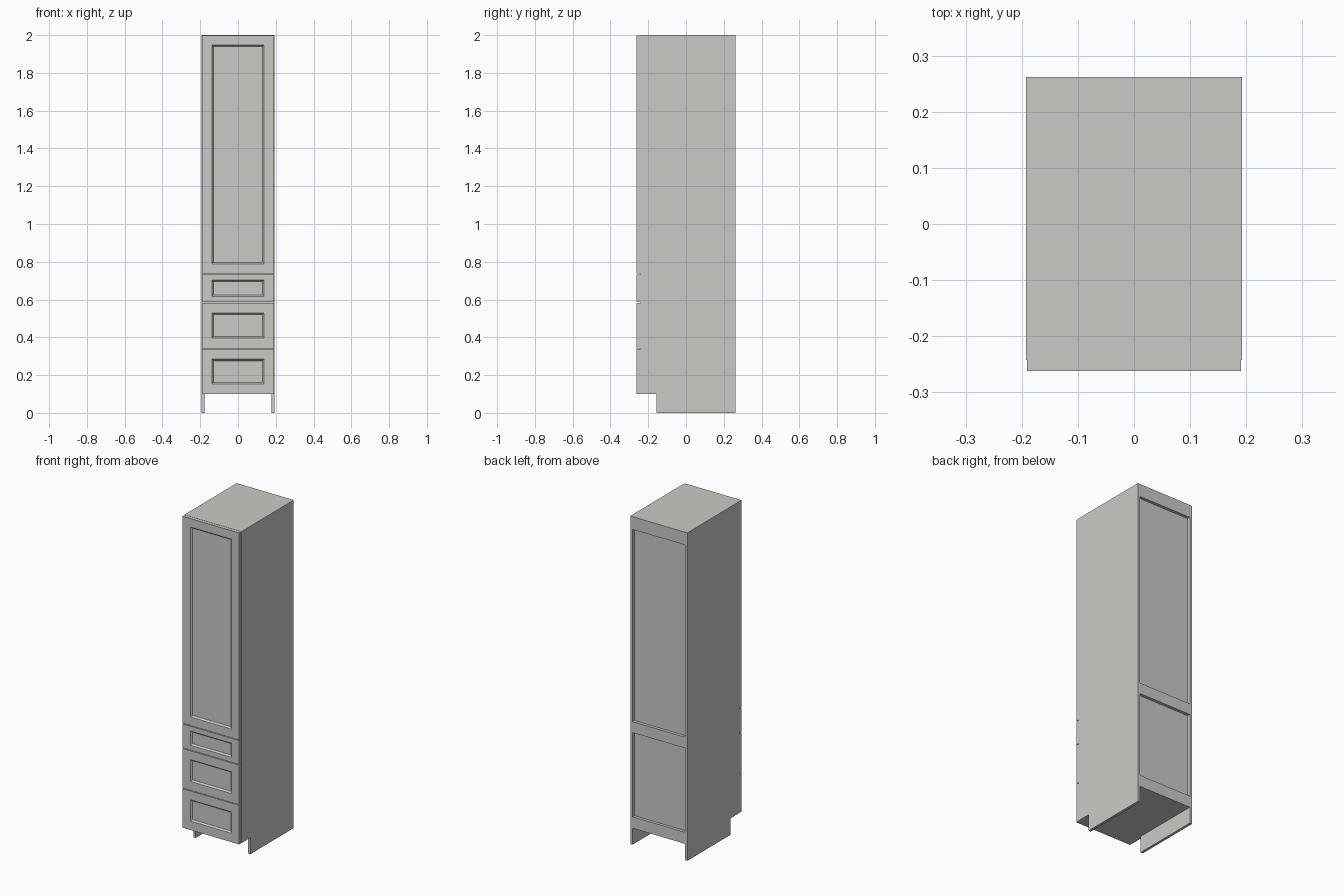
import bpy, bmesh

if "Cube" in bpy.data.objects:
    bpy.data.objects.remove(bpy.data.objects["Cube"])

W, D, H = 0.1925, 0.262, 2.0      # half width, half depth, height
T = 0.0155                        # board thickness
KICK = 0.1                        # toe kick height
CARCASS_FRONT = -D + 0.02

paint = bpy.data.materials.new("warm_grey_paint")
paint.diffuse_color = (0.6, 0.59, 0.565, 1)
paint.use_nodes = True
paint.node_tree.nodes["Principled BSDF"].inputs["Base Color"].default_value = paint.diffuse_color


def make_object(name, bm):
    bmesh.ops.recalc_face_normals(bm, faces=bm.faces)
    mesh = bpy.data.meshes.new(name)
    bm.to_mesh(mesh)
    bm.free()
    mesh.materials.append(paint)
    obj = bpy.data.objects.new(name, mesh)
    bpy.context.collection.objects.link(obj)
    return obj


def box(name, x0, x1, y0, y1, z0, z1):
    bm = bmesh.new()
    bmesh.ops.create_cube(bm, size=1)
    for v in bm.verts:
        v.co = ((x0 + x1) / 2 + v.co.x * (x1 - x0),
                (y0 + y1) / 2 + v.co.y * (y1 - y0),
                (z0 + z1) / 2 + v.co.z * (z1 - z0))
    return make_object(name, bm)


def side_panel(name, x0):
    # Notched board, extruded across its thickness
    outline = [(CARCASS_FRONT, KICK), (-0.155, KICK), (-0.155, 0),
               (D, 0), (D, H), (CARCASS_FRONT, H)]
    bm = bmesh.new()
    face = bm.faces.new([bm.verts.new((x0, y, z)) for y, z in outline])
    ext = bmesh.ops.extrude_face_region(bm, geom=[face])
    for v in ext["geom"]:
        if isinstance(v, bmesh.types.BMVert):
            v.co.x += T
    return make_object(name, bm)


def panel_front(name, z0, z1, rail, stile=0.052, slope=0.008, depth=0.01):
    # Closed slab whose front has a sunken field with sloping walls
    hw = 0.1905
    bm = bmesh.new()

    def ring(inset_x, inset_z, y):
        a, lo, hi = hw - inset_x, z0 + inset_z, z1 - inset_z
        return [bm.verts.new(p) for p in
                ((-a, y, lo), (a, y, lo), (a, y, hi), (-a, y, hi))]

    rings = [ring(0, 0, CARCASS_FRONT), ring(0, 0, -D),
             ring(stile, rail, -D),
             ring(stile + slope, rail + slope, -D + depth)]
    for r, s in zip(rings, rings[1:]):
        for i in range(4):
            j = (i + 1) % 4
            bm.faces.new((r[i], r[j], s[j], s[i]))
    bm.faces.new(rings[0])
    bm.faces.new(rings[-1])
    return make_object(name, bm)


# Carcass
side_panel("left_side", -W)
side_panel("right_side", W - T)
inner = W - T
box("top_board", -inner, inner, CARCASS_FRONT, D, H - T, H)
box("bottom_board", -inner, inner, CARCASS_FRONT, D, KICK, KICK + T)

# Recessed back with rails
box("back_panel", -inner, inner, D - 0.026, D - 0.018, KICK + T, H - T)
for name, z0, z1 in (("back_bottom_rail", KICK + T, 0.17),
                     ("back_middle_rail", 0.683, 0.75),
                     ("back_top_rail", 1.922, H - T)):
    box(name, -inner, inner, D - 0.018, D, z0, z1)

# Door and drawers, with a divider behind each gap
gaps = (0.34, 0.585, 0.735)
g = 0.002
panel_front("bottom_drawer_front", KICK, gaps[0] - g, 0.054)
panel_front("middle_drawer_front", gaps[0] + g, gaps[1] - g, 0.054)
panel_front("top_drawer_front", gaps[1] + g, gaps[2] - g, 0.03)
panel_front("tall_door", gaps[2] + g, H - 0.001, 0.052)
for z in gaps:
    box("front_divider", -inner, inner, CARCASS_FRONT, CARCASS_FRONT + 0.08,
        z - T / 2, z + T / 2)
